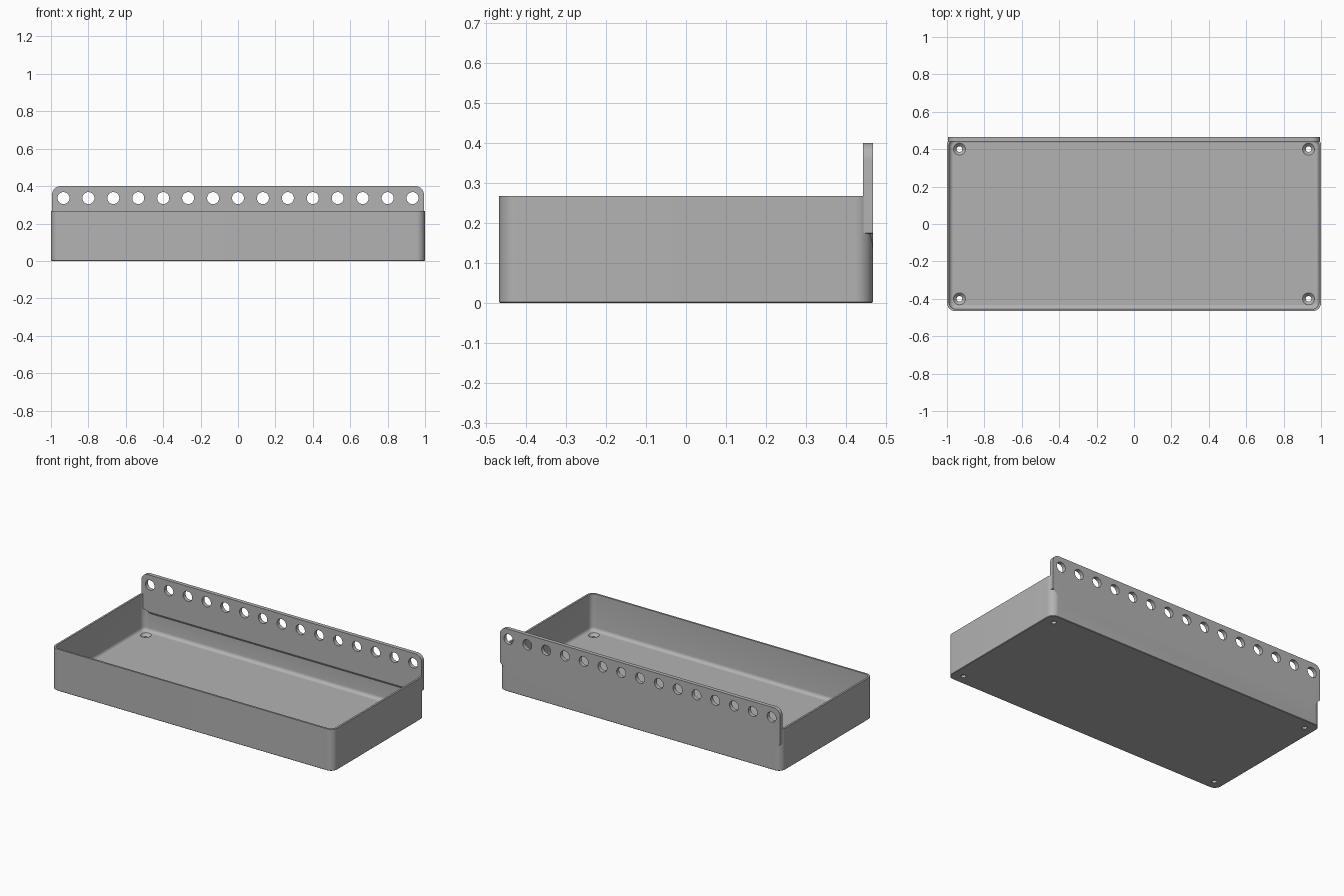
import bpy, bmesh, math
from mathutils import Matrix

cube = bpy.data.objects.get("Cube")
if cube:
    bpy.data.objects.remove(cube, do_unlink=True)

grey = bpy.data.materials.new("mid grey")
grey.use_nodes = True
grey.diffuse_color = (0.45, 0.45, 0.45, 1)
grey.node_tree.nodes["Principled BSDF"].inputs["Base Color"].default_value = (0.45, 0.45, 0.45, 1)

HALF_X, HALF_Y, WALL_TOP, FLOOR = 1.0, 0.466, 0.267, 0.032
PITCH = 0.1333


def make_object(name, bm):
    bmesh.ops.recalc_face_normals(bm, faces=bm.faces)
    mesh = bpy.data.meshes.new(name)
    bm.to_mesh(mesh)
    bm.free()
    mesh.materials.append(grey)
    obj = bpy.data.objects.new(name, mesh)
    bpy.context.collection.objects.link(obj)
    return obj


def rounded_outline(inset, radius=0.045, steps=10):
    """Rounded rectangle, inset from the outer footprint."""
    r = max(radius - inset, 0.012)
    cx, cy = HALF_X - inset - r, HALF_Y - inset - r
    points = []
    for i, (sx, sy) in enumerate([(1, 1), (-1, 1), (-1, -1), (1, -1)]):
        for k in range(steps + 1):
            a = math.pi / 2 * (i + k / steps)
            points.append((sx * cx + r * math.cos(a), sy * cy + r * math.sin(a)))
    return points


def loft(name, sections):
    """Skin rounded outlines given as (inset, z) and cap both ends."""
    bm = bmesh.new()
    rings = [[bm.verts.new((x, y, z)) for x, y in rounded_outline(inset)]
             for inset, z in sections]
    n = len(rings[0])
    for a, b in zip(rings, rings[1:]):
        for i in range(n):
            j = (i + 1) % n
            bm.faces.new((a[i], a[j], b[j], b[i]))
    bm.faces.new(rings[0])
    bm.faces.new(rings[-1])
    return make_object(name, bm)


def add_cone(bm, center, r1, r2, depth, turn=0.0):
    matrix = Matrix.Translation(center) @ Matrix.Rotation(turn, 4, 'X')
    bmesh.ops.create_cone(bm, cap_ends=True, segments=32, radius1=r1,
                          radius2=r2, depth=depth, matrix=matrix)


def combine(target, other, operation):
    mod = target.modifiers.new(operation.title(), 'BOOLEAN')
    mod.operation, mod.solver, mod.object = operation, 'EXACT', other
    bpy.ops.object.select_all(action='DESELECT')
    bpy.context.view_layer.objects.active = target
    target.select_set(True)
    bpy.ops.object.modifier_apply(modifier=mod.name)
    bpy.data.objects.remove(other, do_unlink=True)


# Tray: thin walls, eased bottom edge and a filleted floor
fillet = [(0.012 + 0.022 * (1 - math.sin(t * math.pi / 10)),
           FLOOR + 0.022 * (1 - math.cos(t * math.pi / 10))) for t in range(6)]
tray = loft("tray", [(0.003, 0), (0, 0.003), (0, WALL_TOP), (0.012, WALL_TOP)]
            + fillet[::-1])

# Hanging plate: rounded top corners, slanted lower corners
half, top, radius = 0.994, 0.4, 0.045
side = [(half - 0.05, 0.125), (half, 0.175)]
for k in range(9):
    a = math.pi / 2 * k / 8
    side.append((half - radius + radius * math.cos(a), top - radius + radius * math.sin(a)))
outline = side + [(-x, z) for x, z in reversed(side)]
# Inside the tray the plate ends in a lip above the floor
bm = bmesh.new()
front = [bm.verts.new((x, 0.441, max(z, 0.165))) for x, z in outline]
back = [bm.verts.new((x, HALF_Y, z)) for x, z in outline]
for i in range(len(outline)):
    j = (i + 1) % len(outline)
    bm.faces.new((front[i], front[j], back[j], back[i]))
bm.faces.new(front)
bm.faces.new(back)
bmesh.ops.triangulate(bm, faces=bm.faces[:])
plate = make_object("hanging_plate", bm)
combine(tray, plate, 'UNION')

# Row of hanging holes
bm = bmesh.new()
for i in range(-7, 8):
    add_cone(bm, (i * PITCH, 0.45, 0.336), 0.032, 0.032, 0.2, math.pi / 2)
combine(tray, make_object("hole_cutter", bm), 'DIFFERENCE')

# Countersunk screw holes in the floor corners
bm = bmesh.new()
for x in (-7 * PITCH, 7 * PITCH):
    for y in (-0.4, 0.4):
        add_cone(bm, (x, y, 0), 0.015, 0.015, 0.2)
combine(tray, make_object("screw_cutter", bm), 'DIFFERENCE')
bm = bmesh.new()
for x in (-7 * PITCH, 7 * PITCH):
    for y in (-0.4, 0.4):
        add_cone(bm, (x, y, FLOOR - 0.008), 0.012, 0.036, 0.024)
combine(tray, make_object("countersink_cutter", bm), 'DIFFERENCE')

tray.select_set(True)
bpy.context.view_layer.objects.active = tray
bpy.ops.object.shade_smooth_by_angle(angle=math.radians(25))
